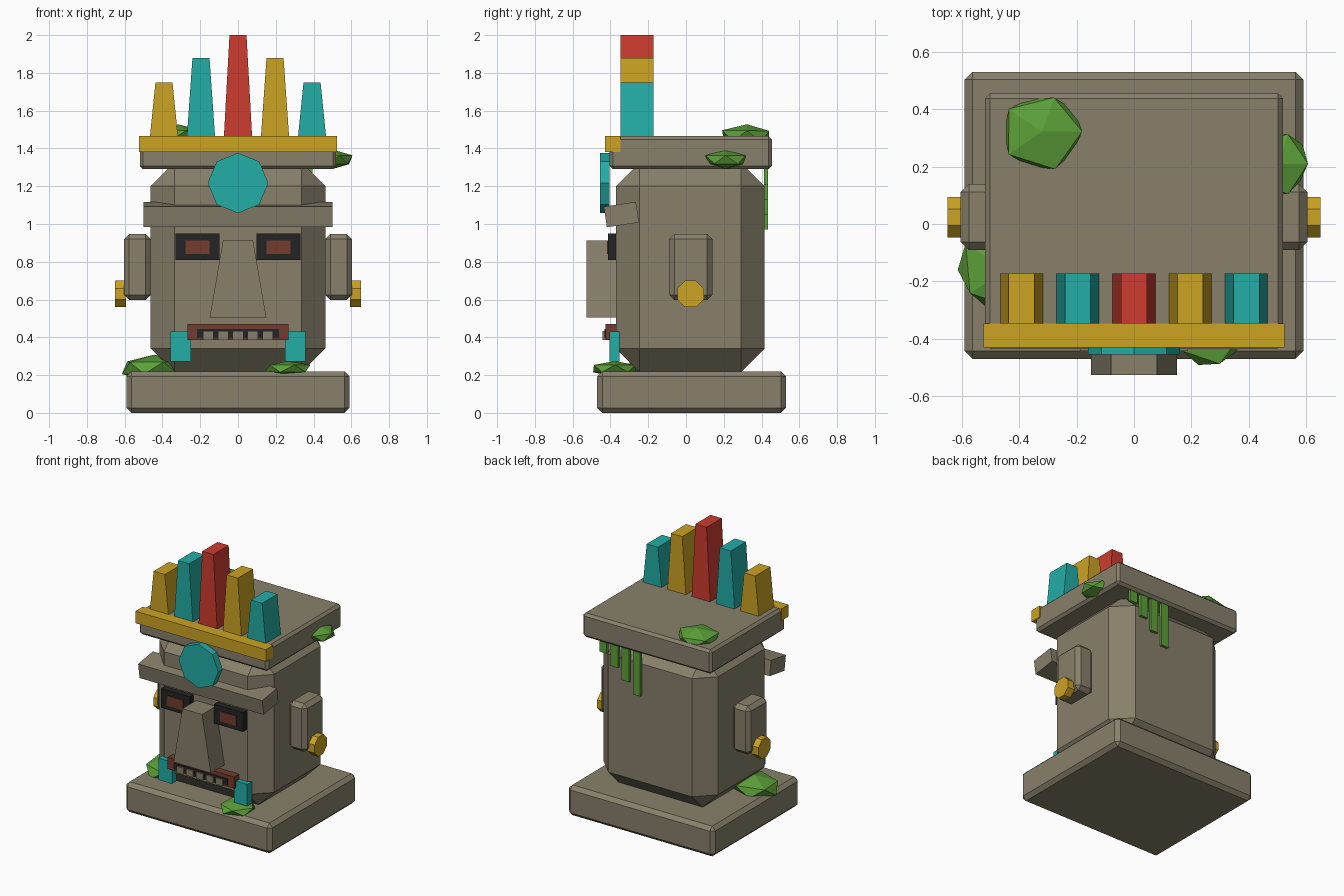
import bpy, bmesh, random
from mathutils import Matrix, Vector
from math import radians, cos, pi

random.seed(4)
if "Cube" in bpy.data.objects:
    bpy.data.objects.remove(bpy.data.objects["Cube"])


def material(name, *rgb):
    """Flat colour given as 0-255 sRGB, stored linear."""
    lin = [((c / 255 + 0.055) / 1.055) ** 2.4 for c in rgb] + [1]
    m = bpy.data.materials.new(name)
    m.use_nodes = True
    m.diffuse_color = lin
    m.node_tree.nodes["Principled BSDF"].inputs["Base Color"].default_value = lin
    return m


STONE = material("stone", 136, 128, 107)
GOLD = material("gold", 204, 163, 35)
TEAL = material("teal", 35, 173, 167)
RED = material("red", 205, 60, 47)
MOSS = material("moss green", 92, 160, 56)
DARK = material("near black", 36, 36, 38)
CLAY = material("clay red", 116, 60, 46)


def finish(name, bm, mat, loc=(0, 0, 0)):
    bmesh.ops.recalc_face_normals(bm, faces=bm.faces)
    mesh = bpy.data.meshes.new(name)
    bm.to_mesh(mesh)
    bm.free()
    mesh.materials.append(mat)
    ob = bpy.data.objects.new(name, mesh)
    ob.location = loc
    bpy.context.collection.objects.link(ob)
    return ob


def block(name, mat, x, y, z, bevel=0, top=1):
    """Box from (min, max) ranges; top scales the upper face in x."""
    lo, hi = Vector((x[0], y[0], z[0])), Vector((x[1], y[1], z[1]))
    bm = bmesh.new()
    bmesh.ops.create_cube(bm, size=1)
    for v in bm.verts:
        if v.co.z > 0:
            v.co.x *= top
        v.co = v.co * (hi - lo)
    ob = finish(name, bm, mat, (lo + hi) / 2)
    if bevel:
        mod = ob.modifiers.new("chamfer", "BEVEL")
        mod.width = bevel
        mod.segments = 1
    return ob


def disc(name, mat, loc, radius, depth, axis, turn=0):
    """Eight-sided disc whose axis lies along X or Y."""
    bm = bmesh.new()
    bmesh.ops.create_cone(bm, cap_ends=True, segments=8, radius1=radius,
                          radius2=radius, depth=depth,
                          matrix=Matrix.Rotation(turn, 4, "Z"))
    bm.transform(Matrix.Rotation(pi / 2, 4, "Y" if axis == "X" else "X"))
    return finish(name, bm, mat, loc)


def moss(name, loc, size):
    bm = bmesh.new()
    bmesh.ops.create_icosphere(bm, subdivisions=1, radius=1)
    for v in bm.verts:
        v.co = v.co * random.uniform(0.93, 1.07) * Vector(size)
    return finish(name, bm, MOSS, loc)


def pair(center, half):
    return (center - half, center + half)


# Plinth, head and lid
block("plinth", STONE, pair(0, 0.59), (-0.47, 0.53), (0, 0.22), 0.027)
block("head", STONE, pair(0, 0.462), (-0.37, 0.415), (0.215, 1.325), 0.125)
block("lid", STONE, pair(0, 0.52), (-0.405, 0.455), (1.29, 1.465), 0.018)

# Crown band and feathers
block("crown_band", GOLD, pair(0, 0.525), (-0.43, -0.347), (1.38, 1.467))
feathers = [(GOLD, 1.75), (TEAL, 1.88), (RED, 2.0), (GOLD, 1.88), (TEAL, 1.75)]
for i, (mat, tip) in enumerate(feathers):
    block(f"feather_{i + 1}", mat, pair((i - 2) * 0.196, 0.075),
          (-0.347, -0.172), (1.455, tip), top=0.6)

# Brow, tilted forward, with a medallion above it
brow = block("brow", STONE, pair(0, 0.5), pair(-0.342, 0.086), pair(1.05, 0.055))
brow.rotation_euler.x = radians(8.5)
disc("medallion", TEAL, (0, -0.43, 1.217), 0.16, 0.05, "Y")

# Nose
block("nose", STONE, pair(0, 0.15), (-0.527, -0.36), (0.505, 0.913), top=0.53)

# Mouth with teeth
block("lips", CLAY, pair(0, 0.268), (-0.426, -0.36), (0.385, 0.47))
block("mouth_gap", DARK, pair(0, 0.217), (-0.431, -0.423), (0.397, 0.443))
for i in range(5):
    block(f"tooth_{i + 1}", STONE, pair((i - 2) * 0.079, 0.028),
          (-0.443, -0.42), (0.387, 0.433))

# Parts repeated on both sides
for s, side in ((1, "left"), (-1, "right")):
    block(f"{side}_eye_socket", DARK, pair(s * 0.214, 0.116), (-0.414, -0.36), (0.81, 0.95))
    block(f"{side}_eye", CLAY, pair(s * 0.214, 0.064), (-0.419, -0.411), (0.84, 0.913))
    block(f"{side}_mouth_ornament", TEAL, pair(s * 0.304, 0.054), (-0.405, -0.352), (0.273, 0.432))
    block(f"{side}_ear", STONE, pair(s * 0.533, 0.071), (-0.09, 0.14), (0.597, 0.948), 0.028)
    disc(f"{side}_earring", GOLD, (s * 0.622, 0.024, 0.63), 0.076, 0.056, "X", pi / 8)

# Moss clumps
moss("moss_lid_top", (-0.32, 0.322, 1.465), (0.155, 0.145, 0.065))
moss("moss_lid_side", (0.505, 0.21, 1.34), (0.11, 0.12, 0.05))
moss("moss_plinth_side", (-0.445, -0.16, 0.238), (0.185, 0.165, 0.072))
moss("moss_plinth_front", (0.262, -0.375, 0.235), (0.13, 0.13, 0.042))

# Vines hanging down the back, growing longer towards the middle
for i in range(4):
    block(f"vine_{i + 1}", MOSS, pair(0.365 - i * 0.09, 0.03), (0.412, 0.434),
          (1.21 - i * 0.08, 1.3))
